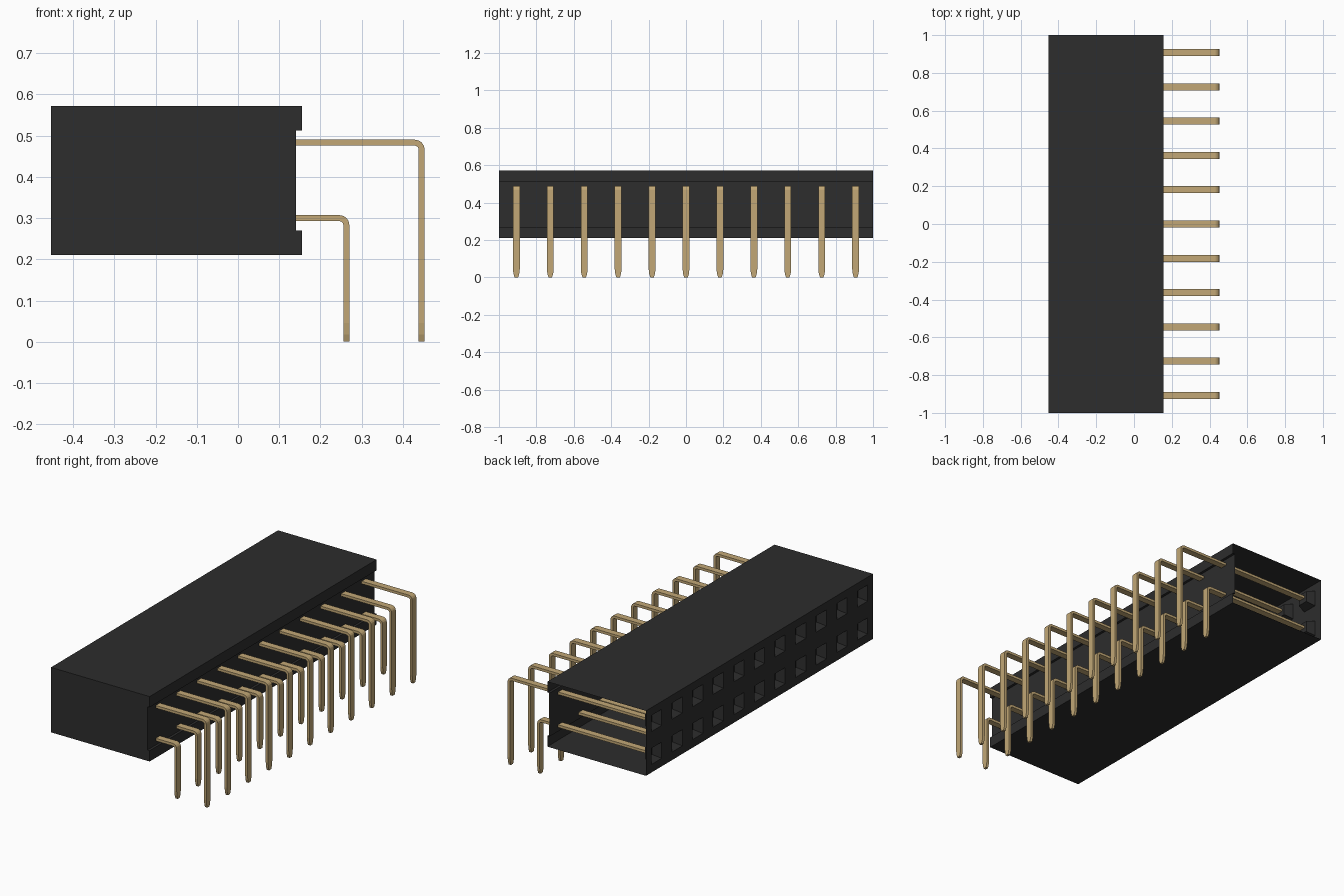
import bpy, bmesh, math
from mathutils import Vector

cube = bpy.data.objects.get("Cube")
if cube:
    bpy.data.objects.remove(cube, do_unlink=True)

COUNT = 11
PITCH = 0.1814
ROWS = (0.30, 0.483)          # heights of the two pin rows
LEFT, RIGHT, RECESS = -0.4535, 0.155, 0.141
BOTTOM, TOP = 0.21, 0.572
SOCKET = 0.045                # half width of a socket mouth
YS = [(i - (COUNT - 1) / 2) * PITCH for i in range(COUNT)]


def material(name, rgb, rough, metal=0.0):
    m = bpy.data.materials.new(name)
    m.use_nodes = True
    m.diffuse_color = (*rgb, 1)
    b = m.node_tree.nodes["Principled BSDF"]
    b.inputs["Base Color"].default_value = (*rgb, 1)
    b.inputs["Roughness"].default_value = rough
    b.inputs["Metallic"].default_value = metal
    return m


def make_object(name, bm, mat):
    me = bpy.data.meshes.new(name)
    bm.to_mesh(me)
    bm.free()
    me.materials.append(mat)
    ob = bpy.data.objects.new(name, me)
    bpy.context.collection.objects.link(ob)
    return ob


def extrude_profile(points, y0, y1):
    """Extrude an outline in the xz plane along y."""
    bm = bmesh.new()
    face = bm.faces.new([bm.verts.new((x, y0, z)) for x, z in points])
    res = bmesh.ops.extrude_face_region(bm, geom=[face], use_keep_orig=True)
    moved = [g for g in res["geom"] if isinstance(g, bmesh.types.BMVert)]
    bmesh.ops.translate(bm, verts=moved, vec=(0, y1 - y0, 0))
    bmesh.ops.recalc_face_normals(bm, faces=bm.faces[:])
    return bm


black = material("black plastic", (0.026, 0.026, 0.026), 0.6)
gold = material("gold contact", (0.54, 0.39, 0.18), 0.4)

# Housing: thin shell with a recessed pin side, open at the back end
bm = extrude_profile([(LEFT, BOTTOM), (RIGHT, BOTTOM), (RIGHT, 0.27), (RECESS, 0.27),
                      (RECESS, 0.512), (RIGHT, 0.512), (RIGHT, TOP), (LEFT, TOP)], -1, 1)
caps = [f for f in bm.faces if f.calc_center_median().y > 0.99]
bmesh.ops.delete(bm, geom=caps, context="FACES_ONLY")

# Cut the socket side into a grid along the socket edges
cuts = [((0, y + s, 0), (0, 1, 0)) for y in YS for s in (-SOCKET, SOCKET)]
cuts += [((0, 0, z + s), (0, 0, 1)) for z in ROWS for s in (-SOCKET, SOCKET)]
for co, no in cuts:
    faces = [f for f in bm.faces if f.calc_center_median().x < LEFT + 1e-4]
    geom = set(faces)
    for f in faces:
        geom.update(f.edges)
        geom.update(f.verts)
    bmesh.ops.bisect_plane(bm, geom=list(geom), plane_co=co, plane_no=no, dist=1e-5)

# Sink every socket as a funnel
sockets = []
for f in bm.faces:
    c = f.calc_center_median()
    if (c.x < LEFT + 1e-4 and min(abs(c.y - y) for y in YS) < 0.01
            and min(abs(c.z - z) for z in ROWS) < 0.01):
        sockets.append(f)
bmesh.ops.inset_individual(bm, faces=sockets, thickness=0.02)
bmesh.ops.translate(bm, verts=list({v for f in sockets for v in f.verts}), vec=(0.05, 0, 0))
make_object("housing", bm, black)


# Right-angle pins: flat strip with a rounded bend and a tapered tip
def pin_row(name, x_out, z_top, thick=0.0145, width=0.037, radius=0.024):
    cx, cz = x_out - radius, z_top - radius

    def arc(r):
        return [(cx + r * math.sin(math.radians(a)), cz + r * math.cos(math.radians(a)))
                for a in (0, 22.5, 45, 67.5, 90)]

    outline = ([(-0.40, z_top)] + arc(radius) + [(x_out, 0), (x_out - thick, 0)]
               + arc(radius - thick)[::-1] + [(-0.40, z_top - thick)])
    bm = extrude_profile(outline, -width / 2, width / 2)
    for z in (0.045, 0.018):
        bmesh.ops.bisect_plane(bm, geom=bm.verts[:] + bm.edges[:] + bm.faces[:],
                               plane_co=Vector((0, 0, z)), plane_no=(0, 0, 1), dist=1e-5)
    for v in bm.verts:
        if v.co.z < 0.001:
            v.co.y *= 0.5
        elif v.co.z < 0.02:
            v.co.y *= 0.82
    ob = make_object(name, bm, gold)
    ob.location.y = YS[0]
    arr = ob.modifiers.new("row", "ARRAY")
    arr.count = COUNT
    arr.use_relative_offset = False
    arr.use_constant_offset = True
    arr.constant_offset_displace = (0, PITCH, 0)


pin_row("lower_pins", 0.270, 0.307)
pin_row("upper_pins", 0.4525, 0.490)
